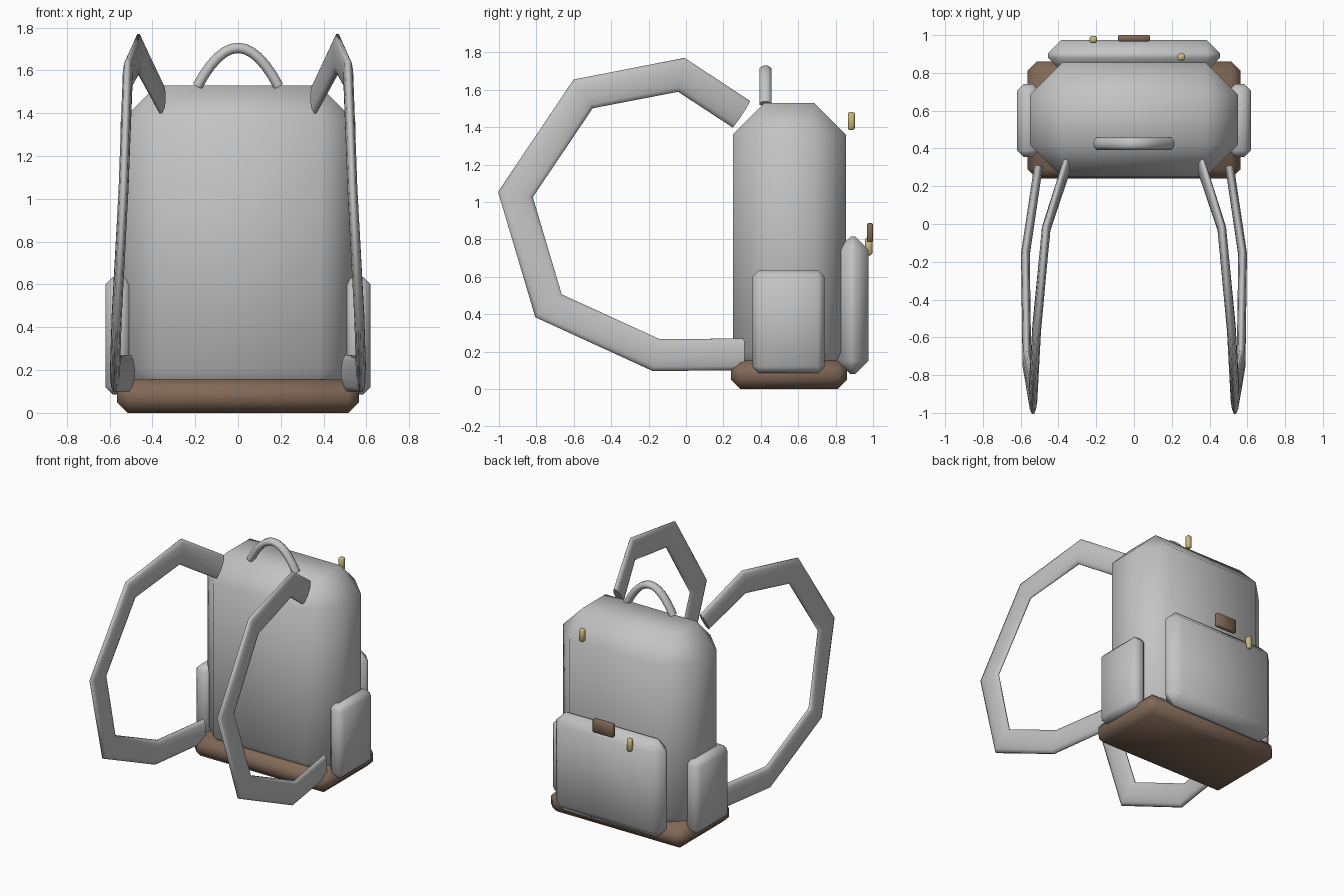
import bpy, bmesh, math
from mathutils import Vector

default = bpy.data.objects.get("Cube")
if default:
    bpy.data.objects.remove(default, do_unlink=True)


def material(name, rgb):
    mat = bpy.data.materials.new(name)
    mat.use_nodes = True
    mat.diffuse_color = (*rgb, 1)
    bsdf = next(n for n in mat.node_tree.nodes if n.type == 'BSDF_PRINCIPLED')
    bsdf.inputs["Base Color"].default_value = (*rgb, 1)
    bsdf.inputs["Roughness"].default_value = 0.8
    return mat


fabric = material("grey fabric", (0.55, 0.55, 0.55))
leather = material("brown leather", (0.22, 0.14, 0.095))
brass = material("brass", (0.6, 0.48, 0.21))


def finish(name, bm, mat, angle=75):
    bmesh.ops.recalc_face_normals(bm, faces=bm.faces)
    mesh = bpy.data.meshes.new(name)
    bm.to_mesh(mesh)
    bm.free()
    mesh.materials.append(mat)
    obj = bpy.data.objects.new(name, mesh)
    bpy.context.collection.objects.link(obj)
    bpy.ops.object.select_all(action='DESELECT')
    obj.select_set(True)
    bpy.context.view_layer.objects.active = obj
    bpy.ops.object.shade_smooth_by_angle(angle=math.radians(angle))
    return obj


def box(name, low, high, chamfer, mat):
    """Box between two corners with single-step chamfered edges."""
    low, high = Vector(low), Vector(high)
    bm = bmesh.new()
    bmesh.ops.create_cube(bm, size=1)
    for v in bm.verts:
        v.co = Vector(h if c > 0 else l for c, l, h in zip(v.co, low, high))
    bmesh.ops.bevel(bm, geom=bm.edges[:], offset=chamfer, segments=1,
                    affect='EDGES', profile=0.5)
    return finish(name, bm, mat)


def band(name, path, side, wide, thin, sides, mat):
    """Oval tube swept along a mitred path; thin measures along side."""
    path = [Vector(p) for p in path]
    bm = bmesh.new()
    rings = []
    for i, p in enumerate(path):
        before = (p - path[max(i - 1, 0)]).normalized()
        after = (path[min(i + 1, len(path) - 1)] - p).normalized()
        tangent = (before + after).normalized()
        across = tangent.cross(side).normalized()
        flat = across.cross(tangent)
        miter = 1 / max(tangent.dot(after), tangent.dot(before))
        fit = 1 / math.cos(math.pi / sides)
        ring = []
        for k in range(sides):
            a = (k + 0.5) * math.tau / sides
            ring.append(bm.verts.new(p + across * (math.cos(a) * wide * miter * fit)
                                     + flat * (math.sin(a) * thin * fit)))
        rings.append(ring)
    for r, s in zip(rings, rings[1:]):
        for k in range(sides):
            n = (k + 1) % sides
            bm.faces.new((r[k], r[n], s[n], s[k]))
    bm.faces.new(rings[0])
    bm.faces.new(rings[-1])
    return finish(name, bm, mat)


# Main bag and its base
box("main_bag", (-0.55, 0.25, 0.03), (0.55, 0.855, 1.53), 0.17, fabric)
box("base_panel", (-0.565, 0.24, 0), (0.565, 0.86, 0.155), 0.05, leather)

# Large outer pocket with its tag
box("outer_pocket", (-0.455, 0.81, 0.08), (0.455, 0.975, 0.815), 0.07, fabric)
box("pocket_tag", (-0.085, 0.967, 0.785), (0.085, 1.0, 0.887), 0.006, leather)

# Zip pulls
box("bag_zip_pull", (0.23, 0.865, 1.385), (0.27, 0.903, 1.482), 0.009, brass)
box("pocket_zip_pull", (-0.235, 0.958, 0.715), (-0.195, 0.996, 0.81), 0.009, brass)

# Carry handle arch
arch = []
for i in range(13):
    u = i / 6 - 1
    arch.append((0.19 * u, 0.425, 1.705 - 0.18 * u * u))
band("carry_handle", arch, Vector((0, 1, 0)), 0.024, 0.032, 8, fabric)

# Side pockets and shoulder straps, mirrored
strap = [(0.36, 0.295, 1.47), (0.465, -0.025, 1.68), (0.515, -0.55, 1.578),
         (0.535, -0.912, 1.04), (0.567, -0.735, 0.445), (0.575, -0.16, 0.182),
         (0.505, 0.31, 0.185)]
for label, s in (("left", 1), ("right", -1)):
    xs = sorted((s * 0.5, s * 0.62))
    box(label + "_side_pocket", (xs[0], 0.355, 0.085), (xs[1], 0.74, 0.635), 0.035, fabric)
    band(label + "_shoulder_strap", [(s * x, y, z) for x, y, z in strap],
         Vector((1, 0, 0)), 0.085, 0.023, 12, fabric)
